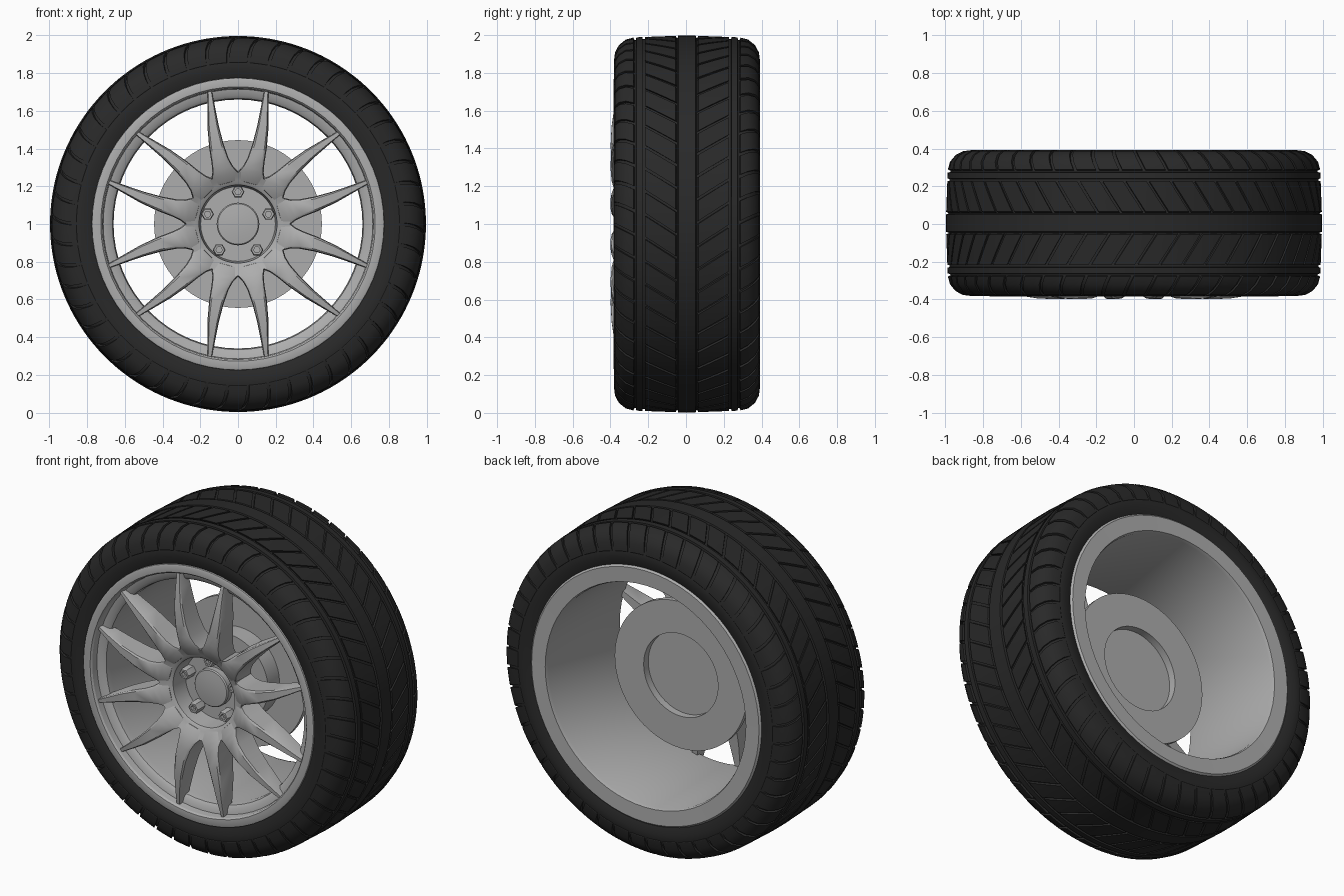
import bpy, bmesh
from math import sin, cos, pi, radians

cube = bpy.data.objects.get("Cube")
if cube:
    bpy.data.objects.remove(cube, do_unlink=True)


def material(name, value):
    m = bpy.data.materials.new(name)
    m.use_nodes = True
    color = (value, value, value, 1)
    m.diffuse_color = color
    m.node_tree.nodes["Principled BSDF"].inputs["Base Color"].default_value = color
    return m


RUBBER = material("black rubber", 0.022)
ALLOY = material("grey alloy", 0.42)
MID = 0.005      # middle of the tyre along the axle


def at(angle, r, y):
    """Point on the wheel; the angle runs clockwise from the top, seen from the front."""
    return (r * sin(angle), y, 1 + r * cos(angle))


def finish(bm, name, mat, limit=30):
    bmesh.ops.remove_doubles(bm, verts=bm.verts, dist=0.0001)
    bmesh.ops.recalc_face_normals(bm, faces=bm.faces)
    mesh = bpy.data.meshes.new(name)
    bm.to_mesh(mesh)
    bm.free()
    mesh.materials.append(mat)
    ob = bpy.data.objects.new(name, mesh)
    bpy.context.collection.objects.link(ob)
    bpy.ops.object.select_all(action='DESELECT')
    ob.select_set(True)
    bpy.context.view_layer.objects.active = ob
    bpy.ops.object.shade_smooth_by_angle(angle=radians(limit))
    return ob


def lathe(name, profile, mat, steps=64, closed=True):
    """Spin a profile of (radius, y) points around the axle."""
    bm = bmesh.new()
    rings = [[bm.verts.new(at(2 * pi * i / steps, r, y)) for r, y in profile]
             for i in range(steps)]
    count = len(profile)
    for i in range(steps):
        a, b = rings[i], rings[(i + 1) % steps]
        for j in range(count if closed else count - 1):
            k = (j + 1) % count
            bm.faces.new((a[j], a[k], b[k], b[j]))
    bmesh.ops.dissolve_degenerate(bm, edges=bm.edges, dist=0.00001)
    return finish(bm, name, mat)


def loft(bm, sections):
    """Join equal closed sections into a capped solid."""
    loops = [[bm.verts.new(p) for p in s] for s in sections]
    n = len(loops[0])
    for a, b in zip(loops, loops[1:]):
        for j in range(n):
            k = (j + 1) % n
            bm.faces.new((a[j], a[k], b[k], b[j]))
    bm.faces.new(loops[0])
    bm.faces.new(loops[-1])


# Tyre carcass with centre rib, side ribs and ring grooves
half = [(0.997, 0.046), (0.984, 0.05), (0.979, 0.234), (0.99, 0.236), (0.988, 0.268),
        (0.975, 0.27), (0.973, 0.287), (0.963, 0.32), (0.936, 0.352), (0.9, 0.371),
        (0.855, 0.386), (0.82, 0.387), (0.775, 0.376), (0.74, 0.36)]
lathe("tyre", [(r, MID - y) for r, y in reversed(half)] + [(r, MID + y) for r, y in half],
      RUBBER, 150)

# Tread blocks: slanted bands and wrapped shoulders, mirrored about the centre
BLOCKS = 50
PITCH = 2 * pi / BLOCKS


def tread(name, path, slant, gap, depth):
    bm = bmesh.new()
    for side in (-1, 1):
        for i in range(BLOCKS):
            start = i * PITCH + (PITCH / 2 if side > 0 else 0)
            sections = []
            for r, y in path:
                a0 = start - slant * (y - path[0][1])
                angles = [a0 + (PITCH - gap) * t / 3 for t in range(4)]
                top = [at(a, r, MID + side * y) for a in angles]
                low = [at(a, r - depth, MID + side * (y - depth * 0.5)) for a in reversed(angles)]
                sections.append(top + low)
            loft(bm, sections)
    finish(bm, name, RUBBER)


tread("tread_bands", [(0.996, 0.06), (0.994, 0.115), (0.992, 0.17), (0.99, 0.222)],
      0.65, 0.016, 0.022)
tread("tread_shoulders", [(0.987, 0.284), (0.976, 0.325), (0.946, 0.361),
                          (0.908, 0.381), (0.86, 0.387)], 0.5, 0.018, 0.02)

# Rim: front lip, stepped seat, open barrel and back lip
lathe("rim", [(0.776, -0.365), (0.774, -0.38), (0.765, -0.384), (0.728, -0.382),
              (0.72, -0.372), (0.715, -0.335), (0.682, -0.328), (0.666, -0.315),
              (0.66, -0.28), (0.668, 0.37), (0.675, 0.389), (0.765, 0.391),
              (0.776, 0.38), (0.774, 0.35), (0.71, 0.33), (0.7, -0.3)], ALLOY)

# Hub: dished face around a deep bolt well
lathe("hub", [(0, -0.08), (0.15, -0.08), (0.16, -0.18), (0.272, -0.21), (0.276, -0.365),
              (0.25, -0.351), (0.23, -0.34), (0.216, -0.335), (0.207, -0.328),
              (0.198, -0.22), (0, -0.22)], ALLOY, closed=False)
lathe("centre_cap", [(0.113, -0.215), (0.113, -0.255), (0.107, -0.262), (0.06, -0.268),
                     (0, -0.27)], ALLOY, 48, closed=False)

# Twelve tapered spokes in pairs: radius, angle, half width, front y, back y
STATIONS = [(0.23, 15, 0.061, -0.34, -0.2), (0.275, 15.2, 0.07, -0.367, -0.22),
            (0.305, 15.6, 0.053, -0.382, -0.235), (0.35, 15.8, 0.043, -0.394, -0.25),
            (0.43, 15.5, 0.036, -0.399, -0.265), (0.53, 14.4, 0.028, -0.394, -0.275),
            (0.63, 13, 0.019, -0.38, -0.285), (0.722, 12, 0.011, -0.362, -0.295)]
bm = bmesh.new()
for pair in range(6):
    for side in (-1, 1):
        sections = []
        for r, angle, w, front, back in STATIONS:
            mid = radians(60 * pair + side * angle)
            d = w / r
            sections.append([at(mid - d * 1.1, r, back), at(mid - d, r, front + 0.008),
                             at(mid - d * 0.75, r, front), at(mid + d * 0.75, r, front),
                             at(mid + d, r, front + 0.008), at(mid + d * 1.1, r, back)])
        loft(bm, sections)
finish(bm, "spokes", ALLOY, 35)

# Five hexagonal wheel bolts with sockets
bm = bmesh.new()
for i in range(5):
    cx, _, cz = at(2 * pi * i / 5, 0.17, 0)
    rings = [(0.034, -0.21), (0.034, -0.28), (0.029, -0.288), (0.017, -0.288), (0.017, -0.265)]
    loft(bm, [[(cx + r * cos(k * pi / 3), y, cz + r * sin(k * pi / 3)) for k in range(6)]
              for r, y in rings])
finish(bm, "wheel_bolts", ALLOY)

# Brake disc with a hat towards the hub, hollow at the back
lathe("brake_disc", [(0, 0.005), (0.25, 0.005), (0.25, 0.05), (0.445, 0.05), (0.445, 0.02),
                     (0.265, 0.02), (0.265, -0.09), (0, -0.09)], ALLOY, closed=False)
